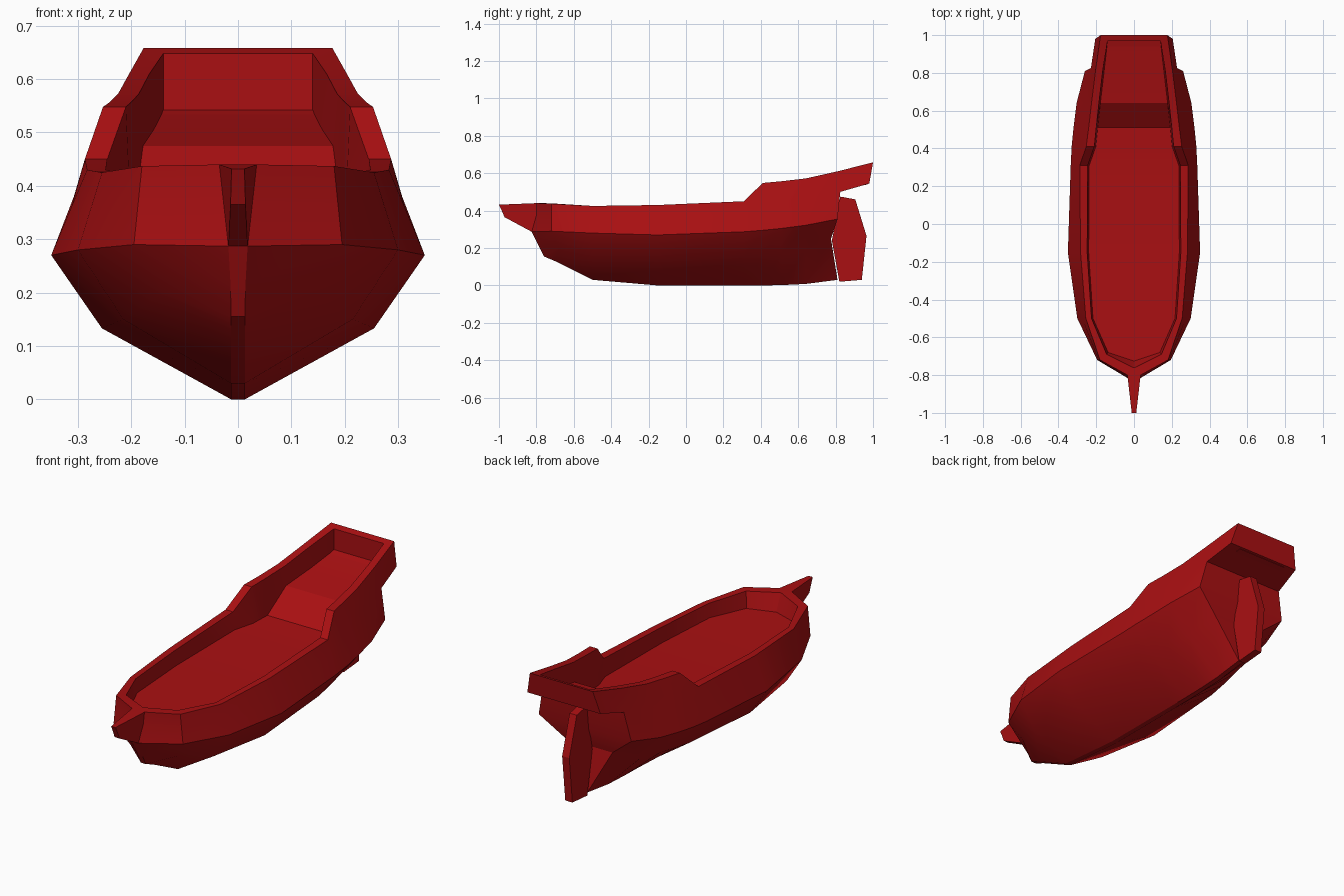
import bpy, bmesh, math

old_cube = bpy.data.objects.get("Cube")
if old_cube:
    bpy.data.objects.remove(old_cube, do_unlink=True)

# Single painted colour
red = bpy.data.materials.new("deep red paint")
red.use_nodes = True
red.diffuse_color = (0.40, 0.005, 0.006, 1)
red.node_tree.nodes["Principled BSDF"].inputs["Base Color"].default_value = red.diffuse_color


def finish(name, bm, angle):
    """Turn a bmesh into a shaded, painted object."""
    bmesh.ops.recalc_face_normals(bm, faces=bm.faces[:])
    mesh = bpy.data.meshes.new(name)
    bm.to_mesh(mesh)
    bm.free()
    mesh.materials.append(red)
    obj = bpy.data.objects.new(name, mesh)
    bpy.context.collection.objects.link(obj)
    bpy.ops.object.select_all(action='DESELECT')
    obj.select_set(True)
    bpy.context.view_layer.objects.active = obj
    bpy.ops.object.shade_smooth_by_angle(angle=math.radians(angle))


ROWS = ("keel", "bilge", "waist", "mid", "rim", "inner", "deck")
KEEL_HALF = 0.013


def station(y, keel_z, bilge, waist, rim, inner_x, deck_z, rake={}):
    """Half cross-section of the hull; rake shifts single rows along y."""
    mid = [w + (r - w) * 0.57 for w, r in zip(waist, rim)]
    points = {
        "keel": (KEEL_HALF, keel_z), "bilge": bilge, "waist": waist, "mid": mid,
        "rim": rim, "inner": (inner_x, rim[1]),
        "deck": (max(inner_x - 0.008, 0.002), deck_z),
    }
    return {row: (x, y + rake.get(row, 0), z) for row, (x, z) in points.items()}


# Cross-sections from stem to transom
stations = [
    station(-0.8, 0.155, (0.014, 0.215), (0.018, 0.287), (0.035, 0.44), 0.004, 0.355,
            {"keel": 0.04, "bilge": 0.01, "waist": -0.025, "inner": 0.04, "deck": 0.075}),
    station(-0.72, 0.13, (0.14, 0.2), (0.195, 0.29), (0.18, 0.437), 0.145, 0.355,
            {"keel": 0.02, "bilge": 0.04, "inner": 0.03, "deck": 0.04}),
    station(-0.5, 0.03, (0.215, 0.15), (0.3, 0.28), (0.255, 0.425), 0.225, 0.355),
    station(-0.15, 0, (0.255, 0.133), (0.35, 0.27), (0.283, 0.43), 0.248, 0.355),
    station(0.31, 0, (0.235, 0.15), (0.335, 0.287), (0.287, 0.45), 0.245, 0.36),
    station(0.41, 0, (0.225, 0.16), (0.33, 0.295), (0.253, 0.548), 0.21, 0.365),
    station(0.51, 0.002, (0.21, 0.17), (0.32, 0.305), (0.24, 0.557), 0.2, 0.37),
    station(0.64, 0.008, (0.19, 0.185), (0.304, 0.322), (0.225, 0.572), 0.186, 0.475),
    station(0.81, 0.03, (0.13, 0.25), (0.26, 0.355), (0.204, 0.61), 0.166, 0.505,
            {"bilge": -0.035, "mid": 0.015}),
]
# Beak ahead of the stem and gallery behind the transom
beak_tip = {"waist": (0.014, -0.97, 0.365), "mid": (0.013, -0.985, 0.4), "rim": (0.012, -1, 0.432)}
gallery_end = {"mid": (0.205, 0.98, 0.545), "rim": (0.177, 1, 0.658),
               "inner": (0.14, 0.97, 0.648), "deck": (0.14, 0.97, 0.54)}

bm = bmesh.new()
rings = [{(side, row): bm.verts.new((side * x, y, z))
          for side in (1, -1) for row, (x, y, z) in section.items()}
         for section in [beak_tip, *stations, gallery_end]]


def across(ring, low, high):
    """Face joining two rows on both sides of one section."""
    bm.faces.new((ring[1, low], ring[1, high], ring[-1, high], ring[-1, low]))


def along(a, b, row):
    """Face joining one row across the centreline between two sections."""
    bm.faces.new((a[1, row], b[1, row], b[-1, row], a[-1, row]))


# Hull sides, rim and inner walls
for a, b in zip(rings, rings[1:]):
    for side in (1, -1):
        for low, high in zip(ROWS, ROWS[1:]):
            corners = ((a, low), (b, low), (b, high), (a, high))
            if all((side, row) in ring for ring, row in corners):
                bm.faces.new([ring[side, row] for ring, row in corners])
    # Keel strip and decks
    for row in ("keel", "deck"):
        if (1, row) in a and (1, row) in b:
            along(a, b, row)

# Beak closing faces and stem
tip, stem, transom, end = rings[0], rings[1], rings[-2], rings[-1]
along(tip, stem, "waist")
along(tip, stem, "rim")
for pair in zip(ROWS[2:4], ROWS[3:5]):
    across(tip, *pair)
for pair in (("keel", "bilge"), ("bilge", "waist"), ("rim", "inner"), ("inner", "deck")):
    across(stem, *pair)

# Transom, gallery underside, stern board and its inner wall
for pair in zip(ROWS[:3], ROWS[1:4]):
    across(transom, *pair)
along(transom, end, "mid")
for pair in zip(ROWS[3:], ROWS[4:]):
    across(end, *pair)
finish("hull", bm, 24)

# Rudder: side outline given thickness
outline = [(0.825, 0.475), (0.905, 0.46), (0.965, 0.265), (0.94, 0.03), (0.82, 0.02), (0.78, 0.24)]
bm = bmesh.new()
blade = bm.faces.new([bm.verts.new((-0.02, y, z)) for y, z in outline])
extruded = bmesh.ops.extrude_face_region(bm, geom=[blade])["geom"]
bmesh.ops.translate(bm, vec=(0.04, 0, 0),
                    verts=[v for v in extruded if isinstance(v, bmesh.types.BMVert)])
finish("rudder", bm, 20)
